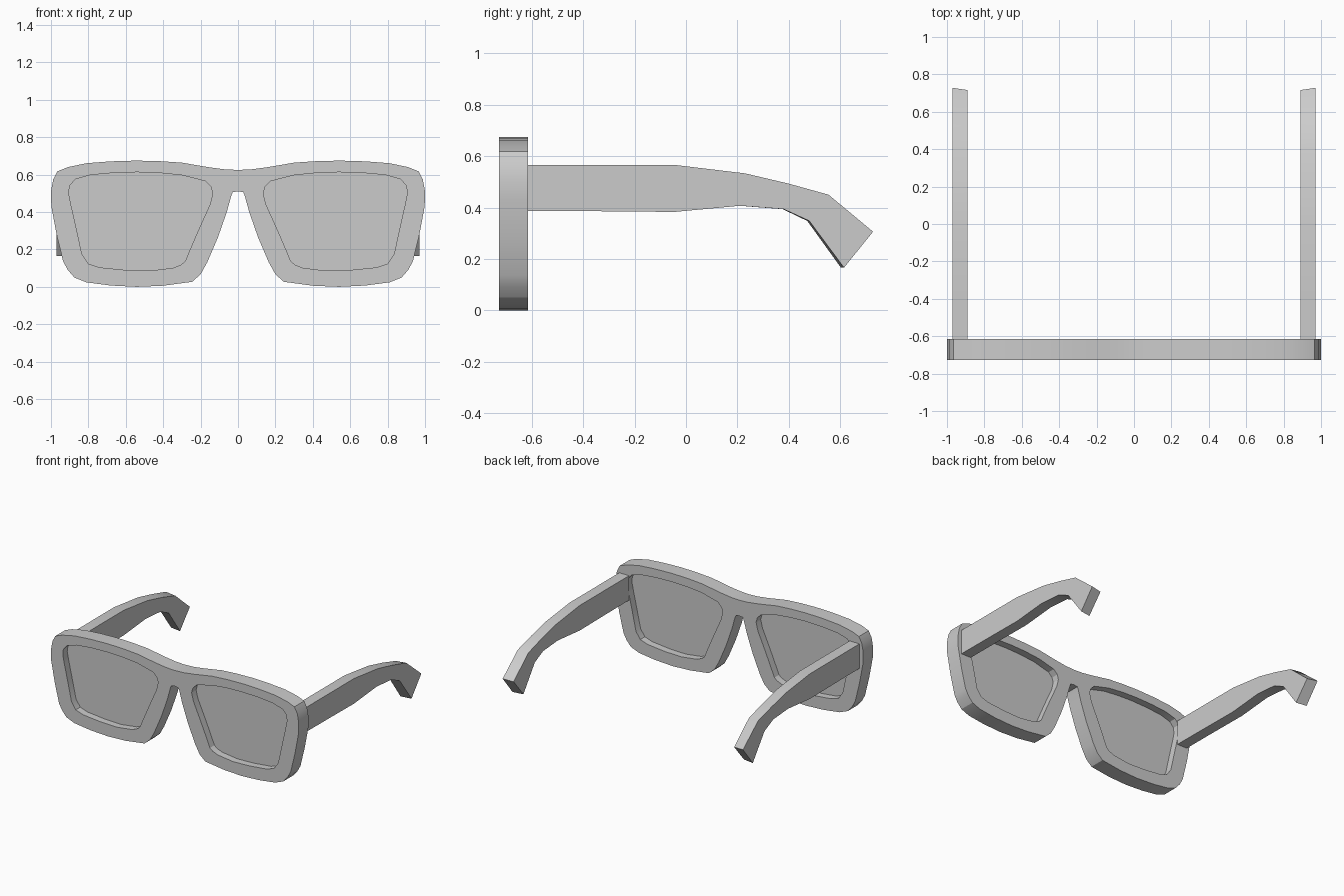
import bpy, bmesh, math

if "Cube" in bpy.data.objects:
    bpy.data.objects.remove(bpy.data.objects["Cube"])

FRONT, BACK, LENS_Y = -0.728, -0.615, -0.672

# right half outline of the frame front (x, z), from bridge top round to under the bridge
half = [(0.07, 0.628), (0.16, 0.64), (0.30, 0.664), (0.42, 0.672), (0.545, 0.675), (0.68, 0.671),
        (0.81, 0.661), (0.91, 0.64), (0.965, 0.618), (0.988, 0.575), (1.0, 0.51), (0.998, 0.43),
        (0.97, 0.28), (0.935, 0.136), (0.91, 0.09), (0.875, 0.05), (0.81, 0.024), (0.68, 0.007),
        (0.54, 0.0), (0.40, 0.006), (0.245, 0.027), (0.20, 0.067), (0.165, 0.13), (0.107, 0.265),
        (0.06, 0.40), (0.035, 0.49), (0.028, 0.506)]
outer = [(0, 0.625)] + half + [(0, 0.511)] + [(-x, z) for x, z in reversed(half)]

# right lens opening (x, z)
rim = [(0.905, 0.50), (0.90, 0.54), (0.87, 0.575), (0.79, 0.598), (0.67, 0.609), (0.54, 0.613),
       (0.42, 0.609), (0.30, 0.597), (0.175, 0.565), (0.145, 0.535), (0.135, 0.50), (0.15, 0.44),
       (0.20, 0.33), (0.245, 0.227), (0.283, 0.136), (0.305, 0.118), (0.345, 0.102), (0.47, 0.086),
       (0.60, 0.09), (0.74, 0.104), (0.80, 0.124), (0.834, 0.174), (0.866, 0.32), (0.893, 0.44)]
rim_left = [(-x, z) for x, z in rim]


def finish(name, bm):
    bmesh.ops.recalc_face_normals(bm, faces=bm.faces)
    mesh = bpy.data.meshes.new(name)
    bm.to_mesh(mesh)
    bm.free()
    ob = bpy.data.objects.new(name, mesh)
    bpy.context.collection.objects.link(ob)
    bpy.ops.object.select_all(action='DESELECT')
    ob.select_set(True)
    bpy.context.view_layer.objects.active = ob
    bpy.ops.object.shade_smooth_by_angle(angle=math.radians(25))
    return ob


def plate(name, loops, y0, y1):
    """Fill closed x-z loops (later loops become holes) and extrude from y0 to y1."""
    bm = bmesh.new()
    edges = []
    for loop in loops:
        vs = [bm.verts.new((x, y0, z)) for x, z in loop]
        edges += [bm.edges.new((a, b)) for a, b in zip(vs, vs[1:] + vs[:1])]
    bmesh.ops.triangle_fill(bm, edges=edges, use_beauty=True, normal=(0, -1, 0))
    ext = bmesh.ops.extrude_face_region(bm, geom=bm.faces[:], use_keep_orig=True)
    moved = [g for g in ext["geom"] if isinstance(g, bmesh.types.BMVert)]
    bmesh.ops.translate(bm, verts=moved, vec=(0, y1 - y0, 0))
    return finish(name, bm)


# Frame front and lenses
plate("frame_front", [outer, rim, rim_left], FRONT, BACK)
plate("lens_right", [rim], LENS_Y - 0.004, LENS_Y + 0.004)
plate("lens_left", [rim_left], LENS_Y - 0.004, LENS_Y + 0.004)

# Temple arms: matching top and bottom edges (y, z), slightly twisted at the ear tip
top = [(BACK, 0.566), (-0.37, 0.566), (-0.045, 0.566), (0.23, 0.533), (0.40, 0.493),
       (0.555, 0.45), (0.728, 0.306)]
bottom = [(BACK, 0.387), (-0.37, 0.386), (-0.045, 0.383), (0.21, 0.407), (0.38, 0.394),
          (0.48, 0.348), (0.615, 0.166)]
twist = [0, 0, 0, 0.002, 0.004, 0.008, 0.012]


def temple(name, side):
    bm = bmesh.new()
    rings = []
    for (ty, tz), (by, bz), t in zip(top, bottom, twist):
        pts = [(0.97, ty, tz), (0.89, ty - t, tz - t * 0.5),
               (0.89, by - t, bz), (0.97, by, bz)]
        rings.append([bm.verts.new((side * x, y, z)) for x, y, z in pts])
    for a, b in zip(rings, rings[1:]):
        for i in range(4):
            j = (i + 1) % 4
            bm.faces.new((a[i], a[j], b[j], b[i]))
    bm.faces.new(rings[0])
    bm.faces.new(rings[-1])
    return finish(name, bm)


temple("temple_right", 1)
temple("temple_left", -1)
